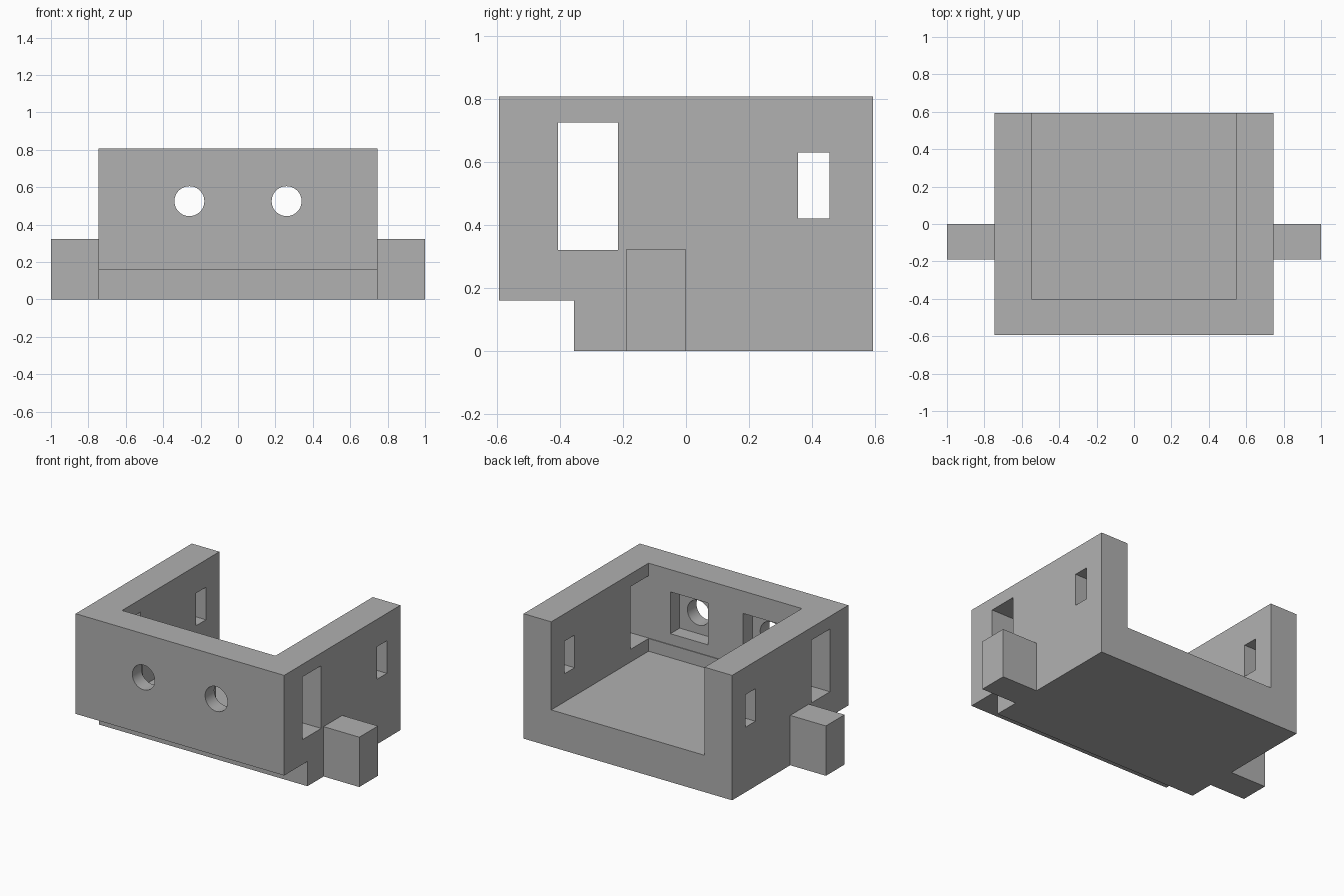
import bpy
import bmesh
import math

if "Cube" in bpy.data.objects:
    bpy.data.objects.remove(bpy.data.objects["Cube"], do_unlink=True)

grey = bpy.data.materials.new("mid_grey")
grey.use_nodes = True
GREY = (0.44, 0.44, 0.44, 1)
grey.diffuse_color = GREY
grey.node_tree.nodes["Principled BSDF"].inputs["Base Color"].default_value = GREY


def add_object(name, bm):
    bmesh.ops.recalc_face_normals(bm, faces=bm.faces)
    mesh = bpy.data.meshes.new(name)
    bm.to_mesh(mesh)
    bm.free()
    mesh.materials.append(grey)
    obj = bpy.data.objects.new(name, mesh)
    bpy.context.collection.objects.link(obj)
    return obj


def box(name, x, y, z):
    """Box from three (low, high) ranges."""
    bm = bmesh.new()
    bmesh.ops.create_cube(bm, size=1)
    for v in bm.verts:
        v.co = [lo + (c + 0.5) * (hi - lo) for c, (lo, hi) in zip(v.co, (x, y, z))]
    return add_object(name, bm)


def bore(name, x, z, radius, y):
    """Round cutter running along y."""
    bm = bmesh.new()
    bmesh.ops.create_cone(bm, cap_ends=True, segments=48, radius1=radius,
                          radius2=radius, depth=y[1] - y[0])
    for v in bm.verts:
        v.co = (x + v.co.x, (y[0] + y[1]) / 2 + v.co.z, z + v.co.y)
    return add_object(name, bm)


def combine(target, tool, operation="DIFFERENCE"):
    """Apply a boolean and discard the tool object."""
    mod = target.modifiers.new("combine", "BOOLEAN")
    mod.operation = operation
    mod.solver = "EXACT"
    mod.object = tool
    bpy.context.view_layer.update()
    graph = bpy.context.evaluated_depsgraph_get()
    mesh = bpy.data.meshes.new_from_object(target.evaluated_get(graph))
    target.modifiers.clear()
    target.data = mesh
    bpy.data.objects.remove(tool, do_unlink=True)


# Main block: side profile with the stepped front underside, extruded across
W, D, H = 0.745, 0.593, 0.807
profile = [(-D, 0.16), (-0.355, 0.16), (-0.355, 0), (D, 0), (D, H), (-D, H)]
bm = bmesh.new()
face = bm.faces.new([bm.verts.new((-W, y, z)) for y, z in profile])
side = bmesh.ops.extrude_face_region(bm, geom=[face])
for v in side["geom"]:
    if isinstance(v, bmesh.types.BMVert):
        v.co.x = W
housing = add_object("housing", bm)

# Bay open at the top and the back
combine(housing, box("bay", (-0.548, 0.548), (-0.40, 1), (0.238, 1)))

# Slots through both side walls
combine(housing, box("front_slot", (-0.9, 0.9), (-0.405, -0.215), (0.32, 0.725)))
combine(housing, box("rear_slot", (-0.9, 0.9), (0.355, 0.455), (0.42, 0.63)))

for s in (-1, 1):
    # Front wall hole with a square pocket behind it
    cx = s * 0.26
    combine(housing, box("pocket", (cx - 0.135, cx + 0.135), (-0.50, -0.35), (0.39, 0.66)))
    combine(housing, bore("front_hole", cx, 0.525, 0.08, (-0.7, -0.45)))
    # Blind screw hole in the end of the side wall, crossing the rear slot
    combine(housing, bore("wall_hole", s * 0.68, 0.525, 0.06, (0.2, 0.7)))
    # Mounting ear with counterbored hole
    ear = box("ear", sorted((s * 0.70, s * 1.0)), (-0.19, 0), (0, 0.322))
    combine(ear, bore("ear_hole", s * 0.873, 0.162, 0.058, (-0.3, 0.1)))
    combine(ear, bore("counterbore", s * 0.873, 0.162, 0.104, (-0.09, 0.1)))
    combine(housing, ear, "UNION")

# Smooth bores, crisp edges
bpy.ops.object.select_all(action="DESELECT")
housing.select_set(True)
bpy.context.view_layer.objects.active = housing
bpy.ops.object.shade_smooth_by_angle(angle=math.radians(30))
